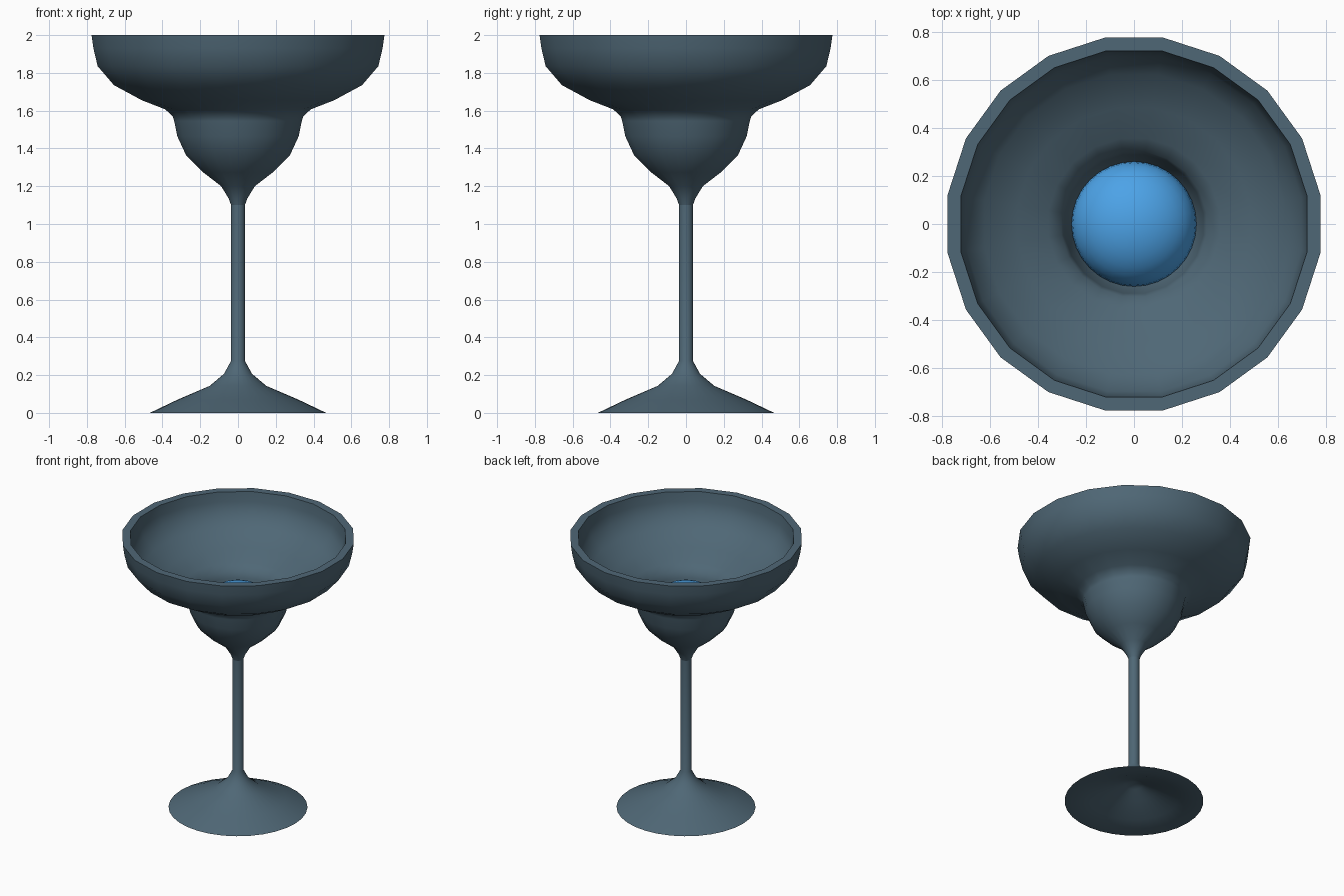
import bpy, bmesh, math

if "Cube" in bpy.data.objects:
    bpy.data.objects.remove(bpy.data.objects["Cube"])


def material(name, rgb):
    m = bpy.data.materials.new(name)
    m.diffuse_color = (*rgb, 1.0)
    m.use_nodes = True
    m.node_tree.nodes["Principled BSDF"].inputs["Base Color"].default_value = m.diffuse_color
    return m


def lathe(name, profile, segments, mat, offset=0.0):
    """Revolve a list of (radius, height) points around the z axis."""
    bm = bmesh.new()
    rings = []
    for r, z in profile:
        if r < 1e-5:
            rings.append([bm.verts.new((0, 0, z))])
        else:
            ang = [2 * math.pi * (i + offset) / segments for i in range(segments)]
            rings.append([bm.verts.new((r * math.cos(a), r * math.sin(a), z)) for a in ang])
    for lo, hi in zip(rings, rings[1:]):
        for i in range(segments):
            j = (i + 1) % segments
            if len(lo) == 1:
                bm.faces.new((lo[0], hi[j], hi[i]))
            elif len(hi) == 1:
                bm.faces.new((lo[i], lo[j], hi[0]))
            else:
                bm.faces.new((lo[i], lo[j], hi[j], hi[i]))
    me = bpy.data.meshes.new(name)
    bm.to_mesh(me)
    bm.free()
    ob = bpy.data.objects.new(name, me)
    bpy.context.collection.objects.link(ob)
    me.materials.append(mat)
    bpy.ops.object.select_all(action='DESELECT')
    ob.select_set(True)
    bpy.context.view_layer.objects.active = ob
    bpy.ops.object.shade_smooth_by_angle(angle=math.radians(60))
    return ob


glass = material("slate_glass", (0.078, 0.136, 0.18))
blue = material("blue_drink", (0.073, 0.365, 0.80))

# Wide stepped bowl: outside going up, over the rim, then down the inside
lathe("bowl", [
    (0.037, 1.10), (0.05, 1.135), (0.09, 1.20), (0.186, 1.273), (0.278, 1.363),
    (0.325, 1.464), (0.342, 1.545), (0.35, 1.57), (0.39, 1.607), (0.515, 1.655),
    (0.665, 1.735), (0.752, 1.835), (0.775, 1.93), (0.785, 2.0),
    (0.73, 2.0), (0.722, 1.93), (0.705, 1.86), (0.63, 1.775), (0.49, 1.70),
    (0.36, 1.645), (0.305, 1.605), (0.292, 1.56), (0.275, 1.47), (0.235, 1.39),
    (0.14, 1.30), (0.05, 1.23), (0, 1.21)],
    20, glass, 0.5)

# Stem and flared foot, hollow underneath
lathe("stem_and_foot", [
    (0, 0.15), (0.06, 0.125), (0.15, 0.085), (0.30, 0.025), (0.40, 0.0), (0.467, 0.0),
    (0.32, 0.07), (0.15, 0.143), (0.074, 0.207), (0.037, 0.275), (0.037, 1.10)],
    32, glass)

# Rounded pool of drink sitting in the lower cup
N = 16
lathe("drink", [
    (0.26 * math.sin(math.pi * i / N), 1.455 - 0.195 * math.cos(math.pi * i / N))
    for i in range(N + 1)], 32, blue)
